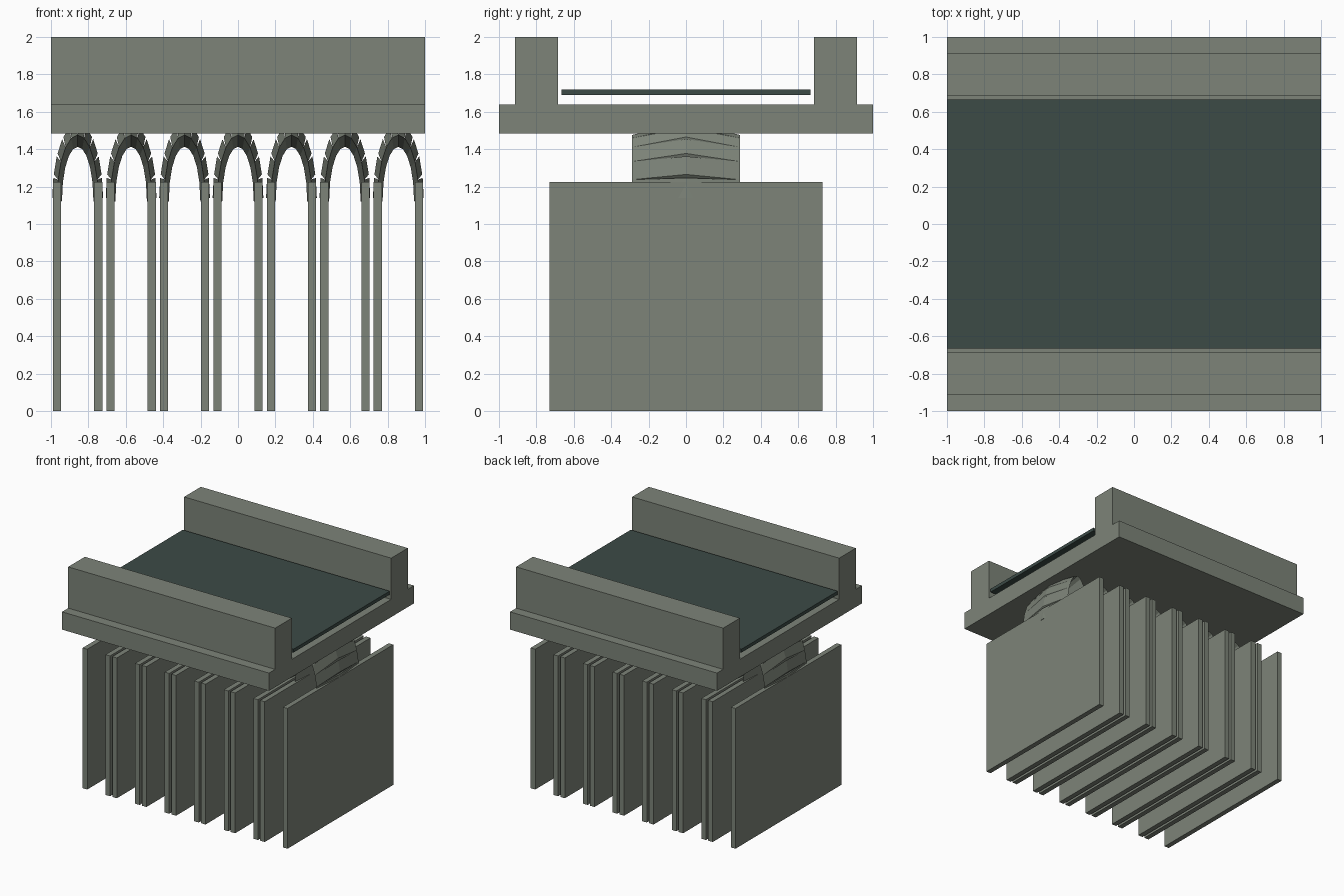
import bpy, bmesh, math

if "Cube" in bpy.data.objects:
    bpy.data.objects.remove(bpy.data.objects["Cube"])


def material(name, rgb):
    m = bpy.data.materials.new(name)
    m.diffuse_color = (*rgb, 1)
    m.use_nodes = True
    m.node_tree.nodes["Principled BSDF"].inputs["Base Color"].default_value = m.diffuse_color
    return m


stone = material("grey_stone", (0.205, 0.23, 0.19))
water = material("dark_water", (0.045, 0.07, 0.062))


def finish(name, bm, mat):
    bmesh.ops.recalc_face_normals(bm, faces=bm.faces)
    me = bpy.data.meshes.new(name)
    bm.to_mesh(me)
    bm.free()
    me.materials.append(mat)
    ob = bpy.data.objects.new(name, me)
    bpy.context.collection.objects.link(ob)
    return ob


def box(name, x, y, z, mat):
    bm = bmesh.new()
    bmesh.ops.create_cube(bm, size=1)
    for v in bm.verts:
        for i, (a, b) in enumerate((x, y, z)):
            v.co[i] = a if v.co[i] < 0 else b
    return finish(name, bm, mat)


# Channel: deck slab, two side walls, floating water sheet
box("deck", (-1, 1), (-1, 1), (1.485, 1.64), stone)
for s, side in ((-1, "front"), (1, "back")):
    box(side + "_parapet", (-1, 1), sorted((s * 0.685, s * 0.915)), (1.64, 2), stone)
box("water", (-1, 1), (-0.665, 0.665), (1.69, 1.72), water)

# Arch stones: straight diamond prisms along a half ellipse, gaping on the outside
N = 10
RX, RZ, Z0 = 0.11, 0.346, 1.13      # arch centre line
TX, TZ, TY = 0.026, 0.062, 0.29     # half sizes of the diamond section


def arch(name, cx):
    bm = bmesh.new()
    for k in range(N):
        mid = math.pi * (k + 0.5) / N
        dx, dz = TX * math.cos(mid), TZ * math.sin(mid)
        rings = []
        for j in (k, k + 1):
            a = math.pi * j / N
            px, pz = cx + RX * math.cos(a), Z0 + RZ * math.sin(a)
            rings.append([bm.verts.new(p) for p in (
                (px + dx, 0, pz + dz), (px, TY, pz),
                (px - dx, 0, pz - dz), (px, -TY, pz))])
        r0, r1 = rings
        bm.faces.new(r0)
        bm.faces.new(r1[::-1])
        for i in range(4):
            n = (i + 1) % 4
            bm.faces.new((r0[i], r1[i], r1[n], r0[n]))
    return finish(name, bm, stone)


# Seven bays, each with a pair of pier walls and an arch
for i in range(7):
    cx = (i - 3) * 2 / 7
    for s, side in ((-1, "left"), (1, "right")):
        px = cx + s * 0.11
        box(f"{side}_pier_{i + 1}", (px - 0.022, px + 0.022), (-0.73, 0.73), (0, 1.225), stone)
    arch(f"arch_{i + 1}", cx)
